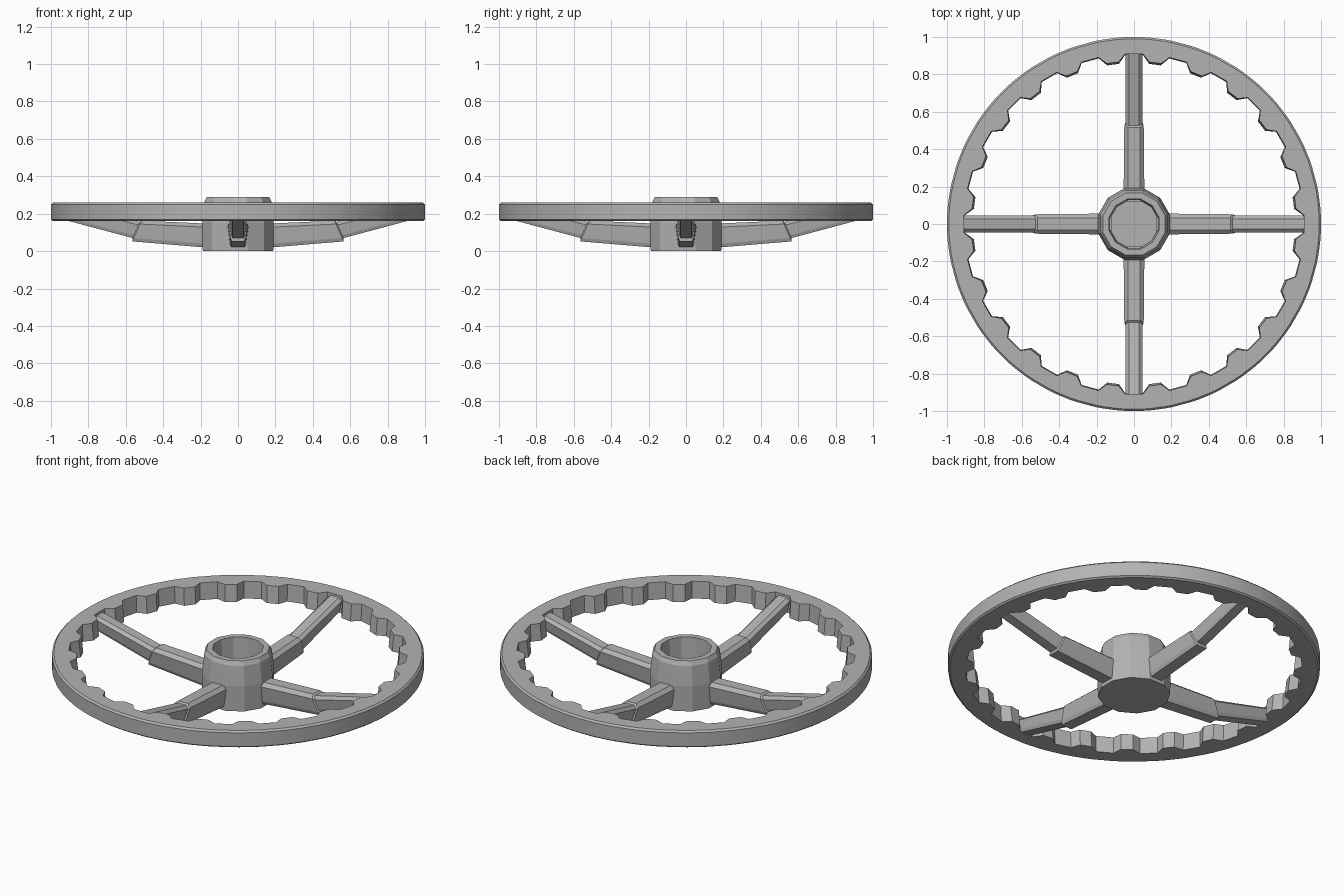
import bpy
import bmesh
from math import cos, sin, pi, radians

old = bpy.data.objects.get("Cube")
if old:
    bpy.data.objects.remove(old, do_unlink=True)

# Single cast metal colour
metal = bpy.data.materials.new("cast_grey")
metal.use_nodes = True
grey = (0.45, 0.45, 0.45, 1)
metal.diffuse_color = grey
metal.node_tree.nodes["Principled BSDF"].inputs["Base Color"].default_value = grey


def loft(name, rings, closed=False):
    """Skin a list of equal-length point loops; cap the ends or join them."""
    bm = bmesh.new()
    loops = [[bm.verts.new(p) for p in ring] for ring in rings]
    pairs = list(zip(loops, loops[1:]))
    if closed:
        pairs.append((loops[-1], loops[0]))
    else:
        bm.faces.new(loops[0])
        bm.faces.new(loops[-1])
    for a, b in pairs:
        for i in range(len(a)):
            j = (i + 1) % len(a)
            bm.faces.new((a[i], a[j], b[j], b[i]))
    bmesh.ops.recalc_face_normals(bm, faces=bm.faces)
    mesh = bpy.data.meshes.new(name)
    bm.to_mesh(mesh)
    bm.free()
    mesh.materials.append(metal)
    obj = bpy.data.objects.new(name, mesh)
    bpy.context.collection.objects.link(obj)
    return obj


def circle(radius, z, sides, turn=0):
    return [(radius * cos(2 * pi * i / sides + turn),
             radius * sin(2 * pi * i / sides + turn), z) for i in range(sides)]


# Rim: round outside, scalloped grip inside
SCALLOPS = 24
STEP = 2 * pi / SCALLOPS
# Angles across one scallop (fraction of a step) and whether it is a tooth
GRIP = [(-0.2, 0), (0.2, 0), (0.36, 1), (0.64, 1)]


def grip_ring(notch, tooth, z):
    pts = []
    for k in range(SCALLOPS):
        for frac, is_tooth in GRIP:
            a = (k + frac) * STEP
            r = tooth if is_tooth else notch
            pts.append((r * cos(a), r * sin(a), z))
    return pts


def rim_ring(radius, z):
    return grip_ring(radius, radius, z)


rim = loft("rim", [
    rim_ring(0.99, 0.16), rim_ring(1.0, 0.168),
    rim_ring(1.0, 0.25), rim_ring(0.99, 0.26),
    grip_ring(0.91, 0.87, 0.26), grip_ring(0.905, 0.86, 0.16),
], closed=True)

# Hub: twelve-sided barrel with an open socket on top
hub_profile = [(0.195, 0), (0.198, 0.15), (0.185, 0.265), (0.172, 0.29),
               (0.138, 0.29), (0.13, 0.1)]
hub = loft("hub", [circle(r, z, 12, radians(15)) for r, z in hub_profile])


# Spokes: thick inner arm, stepping down to a thin arm that rises to the rim
def section(x, low, high, half):
    c = half * 0.35
    right = [(half * 0.65, low), (half * 0.8, low + c),
             (half, high - c), (half * 0.6, high)]
    return [(x, y, z) for y, z in right] + [(x, -y, z) for y, z in reversed(right)]


def lean(ring, amount):
    """Tilt a section so its foot reaches further out than its top."""
    mid = sum(p[2] for p in ring) / len(ring)
    return [(x - (z - mid) * amount, y, z) for x, y, z in ring]


for index, label in enumerate(("left", "back", "right", "front")):
    spoke = loft(label + "_spoke", [
        section(0.12, 0.015, 0.145, 0.056),
        lean(section(0.54, 0.052, 0.163, 0.052), 0.45),
        lean(section(0.545, 0.07, 0.156, 0.045), 0.45),
        section(0.92, 0.165, 0.25, 0.045),
    ])
    spoke.rotation_euler.z = index * pi / 2

# Smooth the round rim wall while keeping the grip edges crisp
bpy.ops.object.select_all(action="DESELECT")
rim.select_set(True)
bpy.context.view_layer.objects.active = rim
bpy.ops.object.shade_smooth_by_angle(angle=radians(20))
